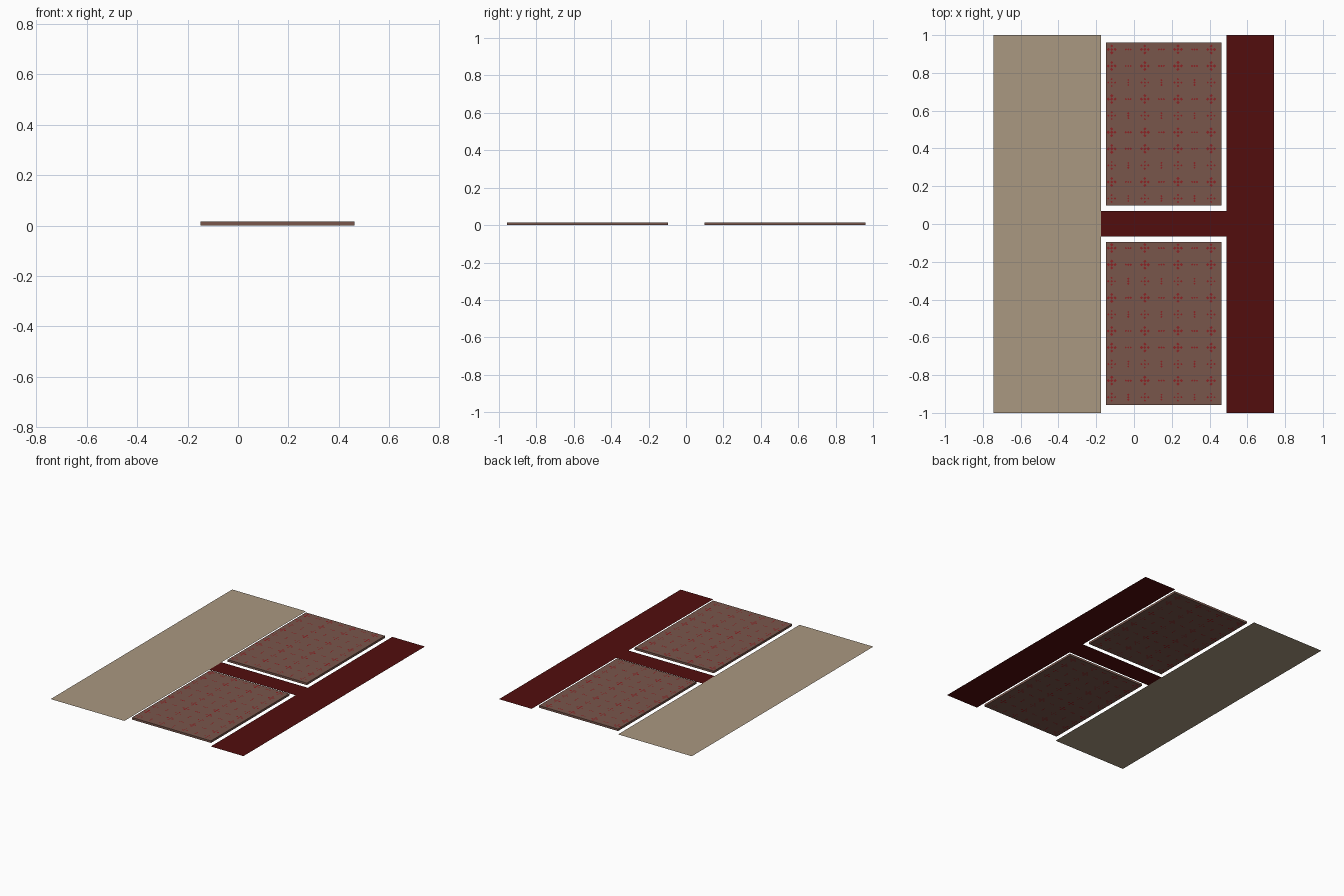
import bpy, bmesh

if "Cube" in bpy.data.objects:
    bpy.data.objects.remove(bpy.data.objects["Cube"])

def material(name, rgb):
    m = bpy.data.materials.new(name)
    m.diffuse_color = (*rgb, 1)
    m.use_nodes = True
    m.node_tree.nodes["Principled BSDF"].inputs["Base Color"].default_value = m.diffuse_color
    return m

BEIGE = material("beige", (0.40, 0.315, 0.218))
DARK_RED = material("dark red", (0.085, 0.004, 0.004))
BROWN = material("carpet brown", (0.19, 0.094, 0.071))
RED = material("motif red", (0.27, 0.016, 0.018))

def finish(bm, name, mat):
    me = bpy.data.meshes.new(name)
    bm.to_mesh(me)
    bm.free()
    me.materials.append(mat)
    ob = bpy.data.objects.new(name, me)
    bpy.context.collection.objects.link(ob)
    return ob

def poly(bm, pts, z, up=True):
    vs = [bm.verts.new((x, y, z)) for x, y in pts]
    bm.faces.new(vs if up else vs[::-1])

def rect(x0, x1, y0, y1):
    return [(x0, y0), (x1, y0), (x1, y1), (x0, y1)]

# wide beige floor strip
bm = bmesh.new()
poly(bm, rect(-0.745, -0.176, -1, 1), 0)
finish(bm, "beige_floor", BEIGE)

# dark red walkway: long strip with a cross strip between the carpets
bm = bmesh.new()
poly(bm, rect(0.49, 0.742, -1, 1), 0)
poly(bm, rect(-0.176, 0.49, -0.065, 0.07), 0)
bmesh.ops.remove_doubles(bm, verts=bm.verts, dist=1e-5)
finish(bm, "red_walkway", DARK_RED)

# carpets: thin slabs with a grid of small flower motifs on both faces
X0, X1, TOP, BOTTOM = -0.148, 0.462, 0.015, 0.0005
PITCH = 0.0877

def carpet(name, y0, y1, row_start):
    bm = bmesh.new()
    bmesh.ops.create_cube(bm, size=1)
    for v in bm.verts:
        v.co = (X0 if v.co.x < 0 else X1, y0 if v.co.y < 0 else y1,
                BOTTOM if v.co.z < 0 else TOP)
    finish(bm, name, BROWN)
    bm = bmesh.new()
    for i in range(7):
        for j in range(10):
            cx, cy = -0.118 + i * PITCH, row_start + j * PITCH
            big = i % 2 == 0
            wide = j % 5 in (1, 3, 4)
            r = 0.0085 if big and wide else 0.006
            d = 0.018 if big else 0.013
            spots = [(0, 0)]
            if wide or big:
                spots += [(d, 0), (-d, 0)]
            if big or not wide:
                spots += [(0, d), (0, -d)]
            for dx, dy in spots:
                x, y = cx + dx, cy + dy
                if not (X0 + r < x < X1 - r and y0 + r < y < y1 - r):
                    continue
                pts = [(x + r, y), (x, y + r), (x - r, y), (x, y - r)]
                poly(bm, pts, TOP + 0.0006)
                poly(bm, pts, 0.0, False)
    finish(bm, name + "_motifs", RED)

carpet("back_carpet", 0.098, 0.96, 0.135)
carpet("front_carpet", -0.957, -0.095, -0.917)
